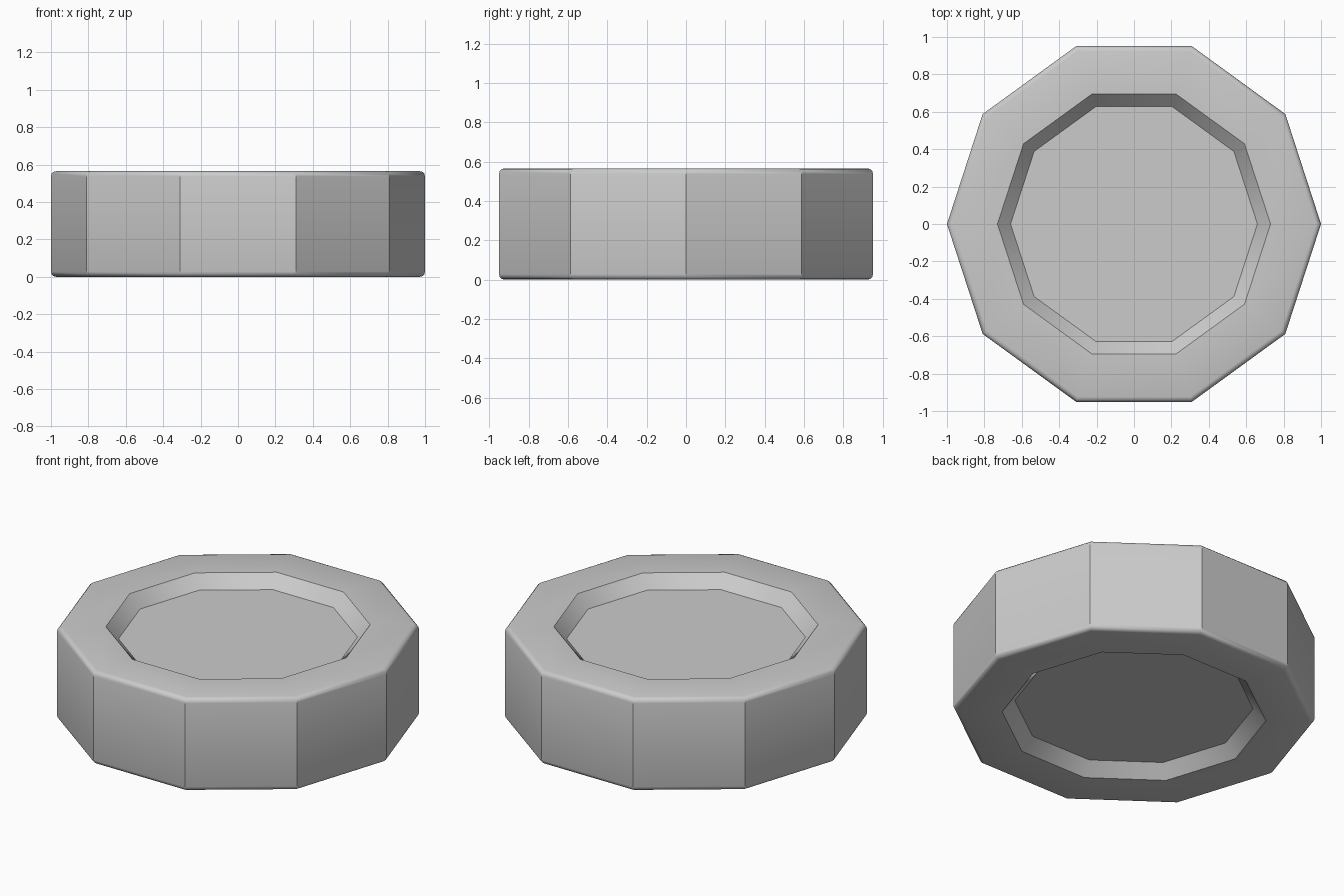
import bpy, bmesh
from math import sin, cos, pi, radians

if "Cube" in bpy.data.objects:
    bpy.data.objects.remove(bpy.data.objects["Cube"])

SIDES, HEIGHT, BEVEL, DEPTH = 10, 0.565, 0.028, 0.075

# Top half of the profile (radius, height): floor, recess wall, rim, rounded edge
top = [(0.66, HEIGHT - DEPTH), (0.73, HEIGHT)]
for i in range(4):
    a = pi / 2 * (1 - i / 3)
    top.append((1 - BEVEL + BEVEL * cos(a), HEIGHT - BEVEL + BEVEL * sin(a)))

# Mirror the profile for the matching recess underneath
profile = top + [(r, HEIGHT - z) for r, z in reversed(top)]

# Sweep the profile around ten sides, then close both recess floors
bm = bmesh.new()
rings = [[bm.verts.new((r * cos(2 * pi * k / SIDES), r * sin(2 * pi * k / SIDES), z))
          for k in range(SIDES)] for r, z in profile]
for upper, lower in zip(rings, rings[1:]):
    for k in range(SIDES):
        n = (k + 1) % SIDES
        bm.faces.new((upper[k], lower[k], lower[n], upper[n]))
bm.faces.new(rings[0])
bm.faces.new(rings[-1][::-1])
bmesh.ops.recalc_face_normals(bm, faces=bm.faces)

mesh = bpy.data.meshes.new("recessed_disc")
bm.to_mesh(mesh)
bm.free()
disc = bpy.data.objects.new("recessed_disc", mesh)
bpy.context.collection.objects.link(disc)

# Smooth only the rounded outer edges
bpy.context.view_layer.objects.active = disc
disc.select_set(True)
bpy.ops.object.shade_smooth_by_angle(angle=radians(31))
